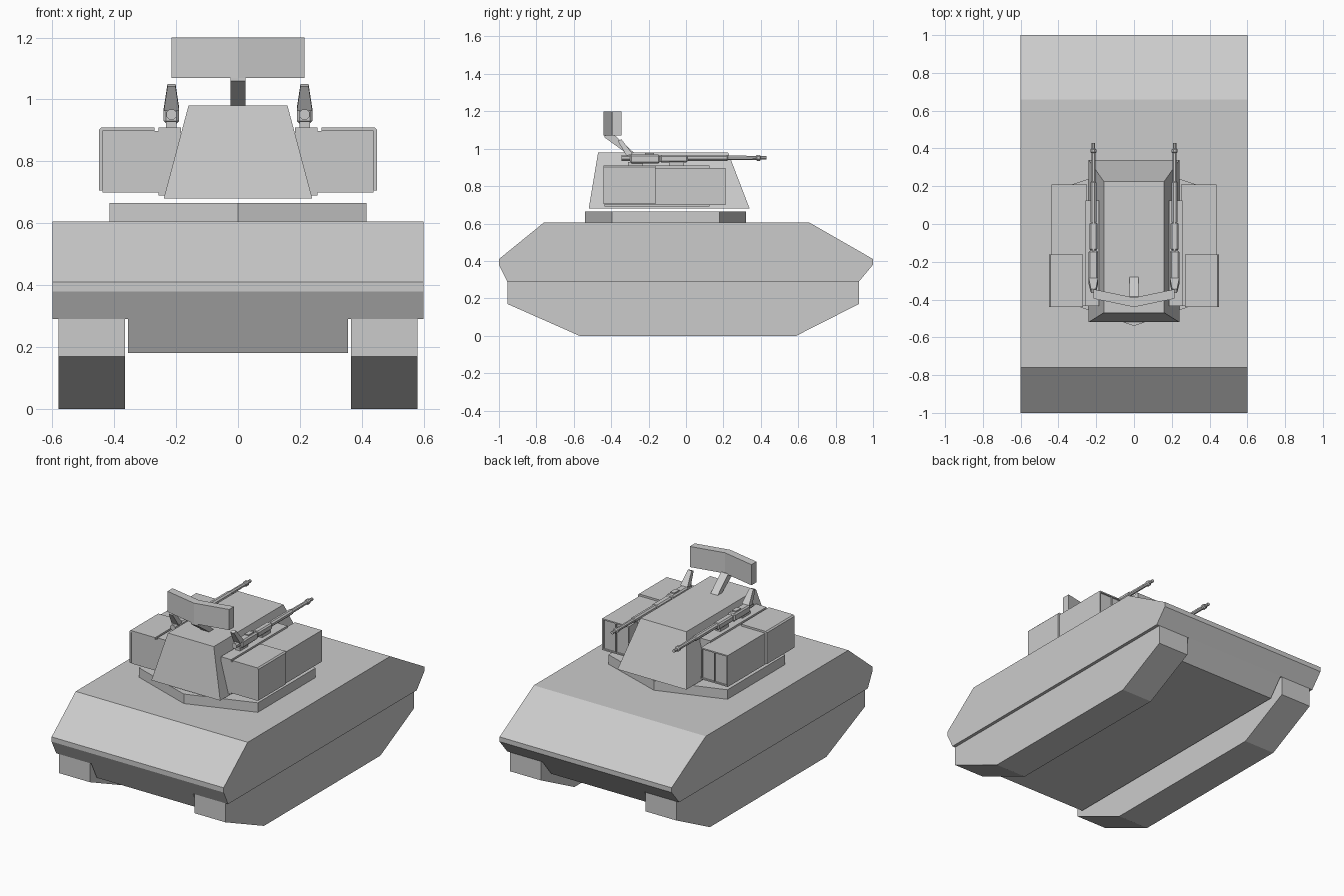
import bpy, bmesh, math
from mathutils import Matrix, Vector

if "Cube" in bpy.data.objects:
    bpy.data.objects.remove(bpy.data.objects["Cube"])


def finish(name, bm):
    bmesh.ops.recalc_face_normals(bm, faces=bm.faces)
    me = bpy.data.meshes.new(name)
    bm.to_mesh(me)
    bm.free()
    ob = bpy.data.objects.new(name, me)
    bpy.context.collection.objects.link(ob)
    return ob


def prism(name, pts, axis, a, b):
    """Extrude a 2D profile along 'x' (pts = y,z), 'y' (x,z) or 'z' (x,y)."""
    bm = bmesh.new()
    def put(p, t):
        return {'x': (t, *p), 'y': (p[0], t, p[1]), 'z': (*p, t)}[axis]
    lo = [bm.verts.new(put(p, a)) for p in pts]
    hi = [bm.verts.new(put(p, b)) for p in pts]
    bm.faces.new(lo)
    bm.faces.new(hi)
    for i in range(len(pts)):
        j = (i + 1) % len(pts)
        bm.faces.new((lo[i], lo[j], hi[j], hi[i]))
    return finish(name, bm)


def box(name, x, y, z):
    return prism(name, [(x[0], y[0]), (x[1], y[0]), (x[1], y[1]), (x[0], y[1])], 'z', *z)


def frustum(name, lower, upper, z0, z1):
    """Loft between two rectangles (x0, x1, y0, y1)."""
    bm = bmesh.new()
    rings = []
    for (x0, x1, y0, y1), z in ((lower, z0), (upper, z1)):
        rings.append([bm.verts.new((x, y, z)) for x, y in
                      ((x0, y0), (x1, y0), (x1, y1), (x0, y1))])
    bm.faces.new(rings[0])
    bm.faces.new(rings[1])
    for i in range(4):
        j = (i + 1) % 4
        bm.faces.new((rings[0][i], rings[0][j], rings[1][j], rings[1][i]))
    return finish(name, bm)


def turned_y(name, x, z, steps, n=8):
    """Stepped barrel along y; steps = (y, radius)."""
    bm = bmesh.new()
    rings = []
    for y, r in steps:
        rings.append([bm.verts.new((x + r * math.cos(math.tau * (k + .5) / n), y,
                                    z + r * math.sin(math.tau * (k + .5) / n))) for k in range(n)])
    for p, q in zip(rings, rings[1:]):
        for k in range(n):
            m = (k + 1) % n
            bm.faces.new((p[k], p[m], q[m], q[k]))
    bm.faces.new(rings[0])
    bm.faces.new(rings[-1])
    return finish(name, bm)


def bevel(ob, w, seg=2):
    m = ob.modifiers.new("Bevel", 'BEVEL')
    m.width, m.segments = w, seg


# Hull: full-width upper body and narrow belly
prism("upper_hull", [(-1, .38), (-1, .41), (-.76, .605), (.66, .605), (1, .41),
                     (1, .38), (.925, .29), (-.955, .29)], 'x', -.6, .6)
prism("belly", [(-.955, .29), (-.90, .18), (.835, .18), (.925, .29)], 'x', -.355, .355)

# Turret ring and turret body
prism("turret_ring", [(0, -.54), (.415, -.395), (.415, .18), (0, .32),
                      (-.415, .18), (-.415, -.395)], 'z', .605, .665)
frustum("turret", (-.24, .24, -.52, .34), (-.16, .16, -.47, .225), .68, .98)

# Radar panel and slanted stem
prism("radar_panel", [(0, -.44), (.215, -.395), (.215, -.345), (0, -.39),
                      (-.215, -.345), (-.215, -.395)], 'z', 1.07, 1.2)
prism("radar_stem", [(-.435, 1.075), (-.385, 1.075), (-.28, .98), (-.31, .97),
                     (-.435, 1.06)], 'x', -.025, .025)

for s, side in ((1, "right"), (-1, "left")):
    def sx(a, b):
        return tuple(sorted((s * a, s * b)))

    # Track block
    prism("track_" + side, [(-.955, .29), (-.955, .17), (-.57, 0), (.59, 0),
                            (.925, .17), (.925, .29)], 'x', *sx(.365, .58))

    # Mounting rack beside the turret
    box("side_rack_" + side, sx(.185, .257), (-.435, .125), (.69, .91))

    # Launcher box with recessed double-door rear
    box("launcher_" + side, sx(.25, .438), (-.435, .20), (.70, .898))
    for x0, x1 in ((.25, .258), (.341, .347), (.43, .438)):
        box("launcher_frame_" + side, sx(x0, x1), (.20, .21), (.70, .898))
    for z0, z1 in ((.70, .708), (.89, .898)):
        box("launcher_frame_" + side, sx(.258, .43), (.20, .21), (z0, z1))

    # Wrapped cover over the front part of the launcher
    prism("launcher_cover_" + side,
          [(s * x, z) for x, z in ((.27, .898), (.438, .898), (.438, .705), (.45, .705),
                                   (.45, .902), (.442, .91), (.27, .91))], 'y', -.44, -.162)

    # Gun: pedestals, receiver, cradle, stepped barrel
    x = s * .215
    for y in (-.27, -.05):
        box("gun_mount_" + side, (x - .017, x + .017), (y - .04, y + .04), (.905, .928))
    bevel(box("gun_receiver_" + side, (x - .025, x + .025), (-.30, -.14), (.922, .970)), .008, 1)
    box("gun_cover_" + side, (x - .014, x + .014), (-.22, -.17), (.968, .977))
    bevel(box("gun_cradle_" + side, (x - .021, x + .021), (-.14, .01), (.926, .966)), .008, 1)
    turned_y("gun_barrel_" + side, x, .951,
             [(-.345, .018), (-.30, .018), (-.30, .015), (.01, .015), (.01, .017), (.22, .017),
              (.225, .013), (.375, .012), (.38, .017), (.395, .017), (.40, .010), (.43, .010)])

    # Slanted tapered sight fin above the gun breech
    bm = bmesh.new()
    lo = [bm.verts.new((x + dx, y, z)) for dx, y, z in
          ((-.025, -.318, .962), (.025, -.318, .962), (.025, -.285, .972), (-.025, -.285, .972))]
    hi = [bm.verts.new((x + dx, y, z)) for dx, y, z in
          ((-.013, -.365, 1.042), (.013, -.365, 1.042), (.013, -.345, 1.05), (-.013, -.345, 1.05))]
    bm.faces.new(lo)
    bm.faces.new(hi)
    for i in range(4):
        j = (i + 1) % 4
        bm.faces.new((lo[i], lo[j], hi[j], hi[i]))
    finish("sight_fin_" + side, bm)
